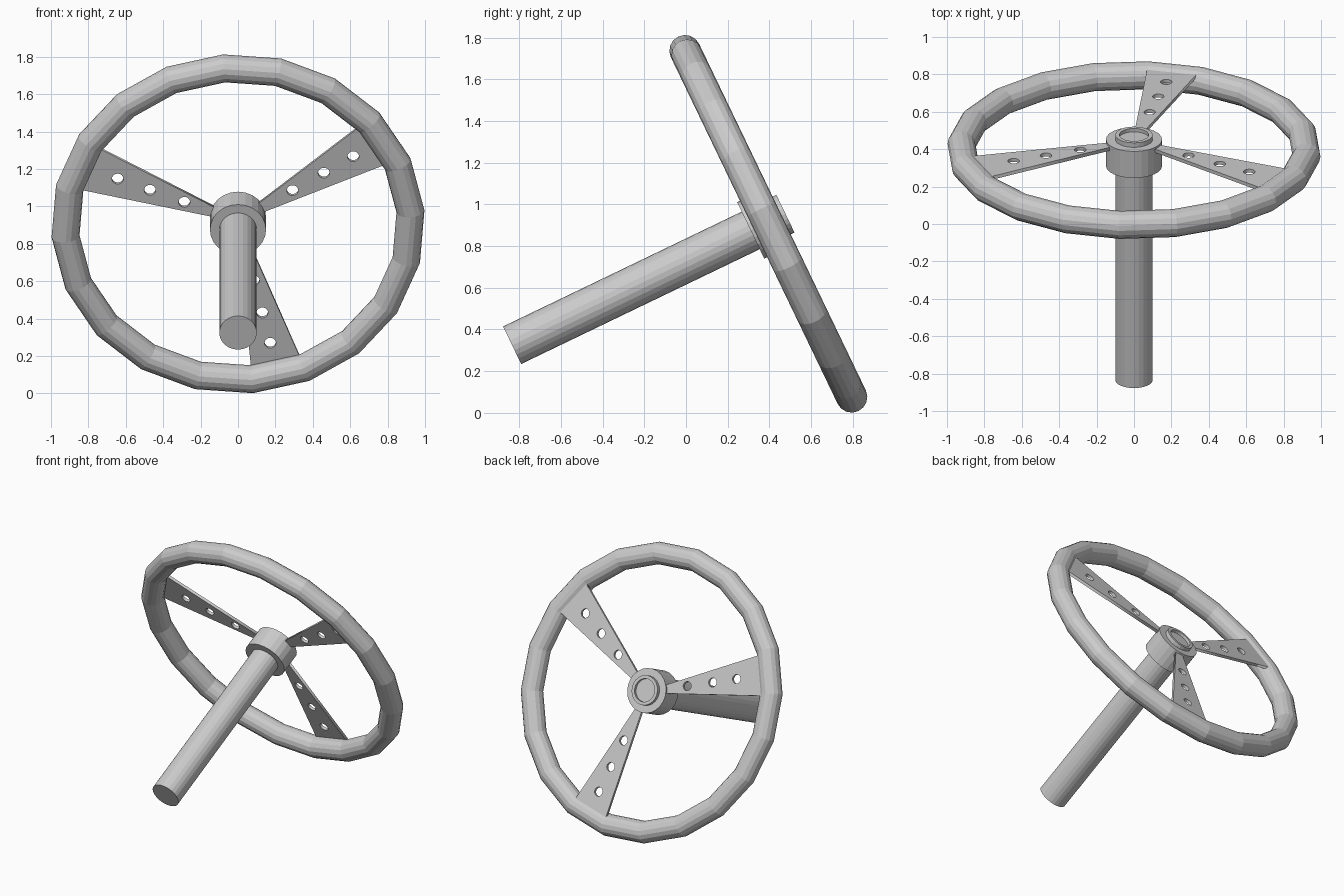
import bpy, bmesh
from math import radians, cos, sin, pi
from mathutils import Matrix

if "Cube" in bpy.data.objects:
    bpy.data.objects.remove(bpy.data.objects["Cube"])

# Wheel frame: local x right, y up the wheel face, z along the column toward its free end
FRAME = Matrix.Translation((0, 0.395, 0.907)) @ Matrix.Rotation(radians(90 + 25.7), 4, 'X')


def lathe(name, profile, sides, offset=0.008):
    """Closed solid turned from (radius, height) points, capped at both ends."""
    bm = bmesh.new()
    rings = [[bm.verts.new((r * cos(2 * pi * i / sides), r * sin(2 * pi * i / sides), h))
              for i in range(sides)] for r, h in profile]
    for a, b in zip(rings, rings[1:]):
        for i in range(sides):
            j = (i + 1) % sides
            bm.faces.new((a[i], a[j], b[j], b[i]))
    bm.faces.new(rings[0])
    bm.faces.new(rings[-1])
    bmesh.ops.recalc_face_normals(bm, faces=bm.faces)
    mesh = bpy.data.meshes.new(name)
    bm.to_mesh(mesh)
    bm.free()
    ob = bpy.data.objects.new(name, mesh)
    bpy.context.collection.objects.link(ob)
    ob.matrix_world = FRAME @ Matrix.Translation((0, offset, 0))
    return ob


def spoke(name, angle, hole_radii):
    """Tapered flat plate with three round holes."""
    curve = bpy.data.curves.new(name, 'CURVE')
    curve.dimensions = '2D'
    curve.fill_mode = 'BOTH'
    curve.extrude = 0.01
    loops = [[(0.12, -0.025), (0.868, -0.135), (0.868, 0.135), (0.12, 0.025)]]
    for r in hole_radii:
        loops.append([(r + 0.031 * cos(pi * k / 8), 0.031 * sin(pi * k / 8)) for k in range(16)])
    for pts in loops:
        sp = curve.splines.new('POLY')
        sp.points.add(len(pts) - 1)
        for p, (x, y) in zip(sp.points, pts):
            p.co = (x, y, 0, 1)
        sp.use_cyclic_u = True
    ob = bpy.data.objects.new(name, curve)
    bpy.context.collection.objects.link(ob)
    ob.matrix_world = (FRAME @ Matrix.Translation((0, 0, -0.046))
                       @ Matrix.Rotation(radians(angle), 4, 'Z'))
    bpy.ops.object.select_all(action='DESELECT')
    ob.select_set(True)
    bpy.context.view_layer.objects.active = ob
    bpy.ops.object.convert(target='MESH')


# Rim
bpy.ops.mesh.primitive_torus_add(major_segments=20, minor_segments=16,
                                 major_radius=0.925, minor_radius=0.075)
rim = bpy.context.object
rim.name = "rim"
rim.matrix_world = FRAME @ Matrix.Rotation(radians(4.6), 4, 'Z')

# Column running through the hub, with a shallow recess in its cap
lathe("column", [(0.1, 1.36), (0.1, -0.095), (0.078, -0.095), (0.078, -0.075)], 24)

# Hub
lathe("hub", [(0.15, 0.09), (0.15, -0.068)], 24)

# Three spokes
for side, angle, shift in (("right", 31.8, 0), ("left", 158.8, -0.035), ("lower", -76.6, 0.02)):
    spoke(side + "_spoke", angle, [r + shift for r in (0.343, 0.54, 0.725)])
